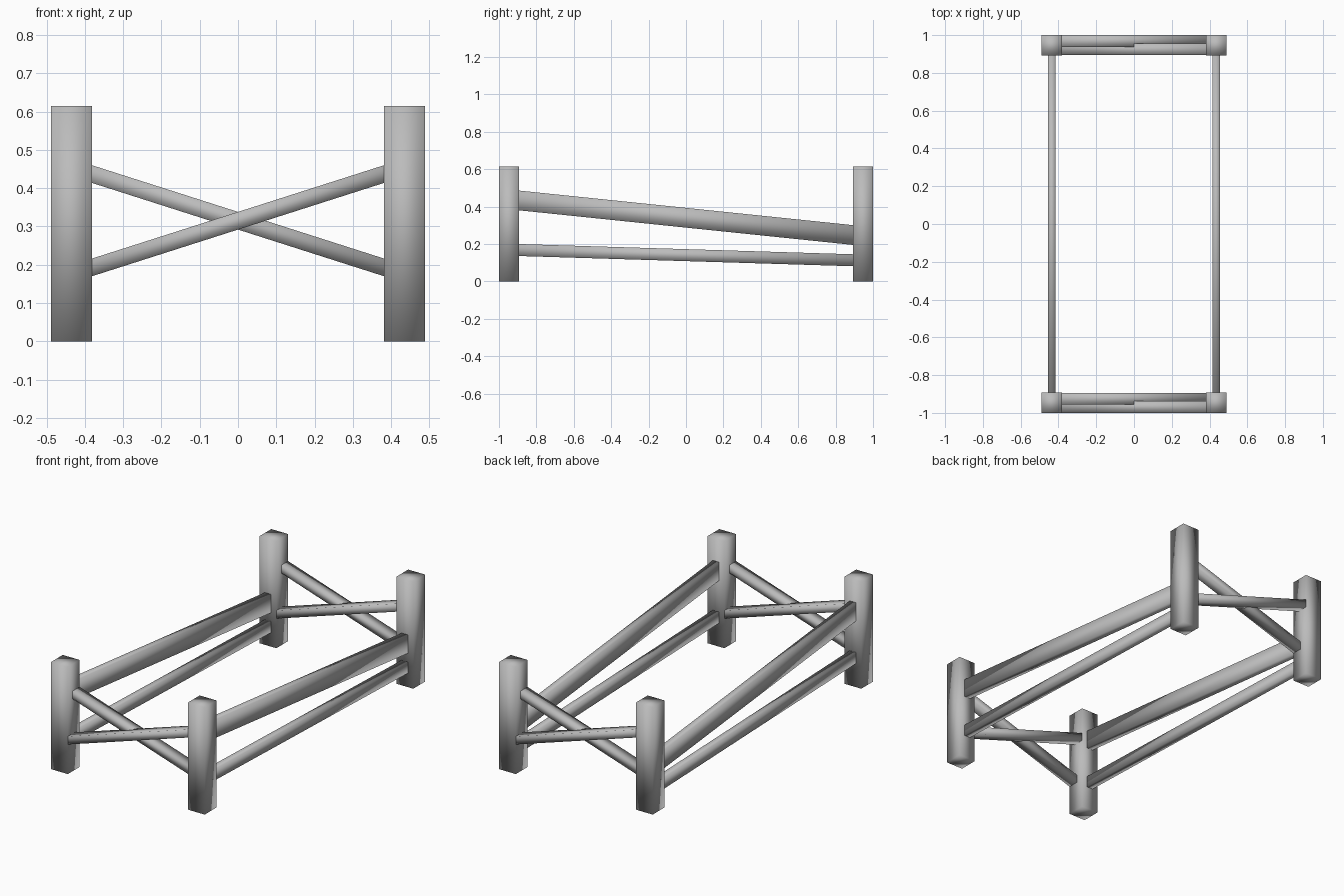
import bpy
from mathutils import Vector

cube = bpy.data.objects.get("Cube")
if cube:
    bpy.data.objects.remove(cube, do_unlink=True)

grey = bpy.data.materials.new("grey")
grey.use_nodes = True
colour = (0.5, 0.5, 0.5, 1)
grey.diffuse_color = colour
grey.node_tree.nodes["Principled BSDF"].inputs["Base Color"].default_value = colour

POST = 0.107        # post width
HEIGHT = 0.615      # post height
PX, PY = 0.435, 0.9465   # post centres
RAIL = 0.04         # rail thickness


def beam(name, start, end, thickness, depth):
    """Soft-shaded square timber running from start to end."""
    start, end = Vector(start), Vector(end)
    along = end - start
    bpy.ops.mesh.primitive_cube_add(size=1, location=(start + end) / 2)
    obj = bpy.context.object
    obj.name = name
    obj.scale = (thickness, depth, along.length)
    obj.rotation_euler = along.to_track_quat("Z", "Y").to_euler()
    bpy.ops.object.transform_apply(location=False, rotation=True, scale=True)
    bpy.ops.object.shade_smooth()
    obj.data.materials.append(grey)
    return obj


for side, sx in (("left", 1), ("right", -1)):
    x = sx * PX
    # Corner posts
    for end, sy in (("front", -1), ("back", 1)):
        beam(f"{end}_{side}_post", (x, sy * PY, 0), (x, sy * PY, HEIGHT), POST, POST)
    # Sloping side rails, deep one above and slim one below
    beam(f"{side}_upper_rail", (x, -PY, 0.438), (x, PY, 0.242), RAIL, 0.105)
    beam(f"{side}_lower_rail", (x, -PY, 0.169), (x, PY, 0.111), RAIL, 0.064)

# Crossed end braces, lying side by side
for end, sy in (("front", -1), ("back", 1)):
    for name, rise, shift in (("rising", 1, -0.022), ("falling", -1, 0.022)):
        y = sy * PY + shift
        dz = rise * 0.139
        beam(f"{end}_{name}_brace", (-PX, y, 0.315 - dz), (PX, y, 0.315 + dz), 0.062, 0.044)
